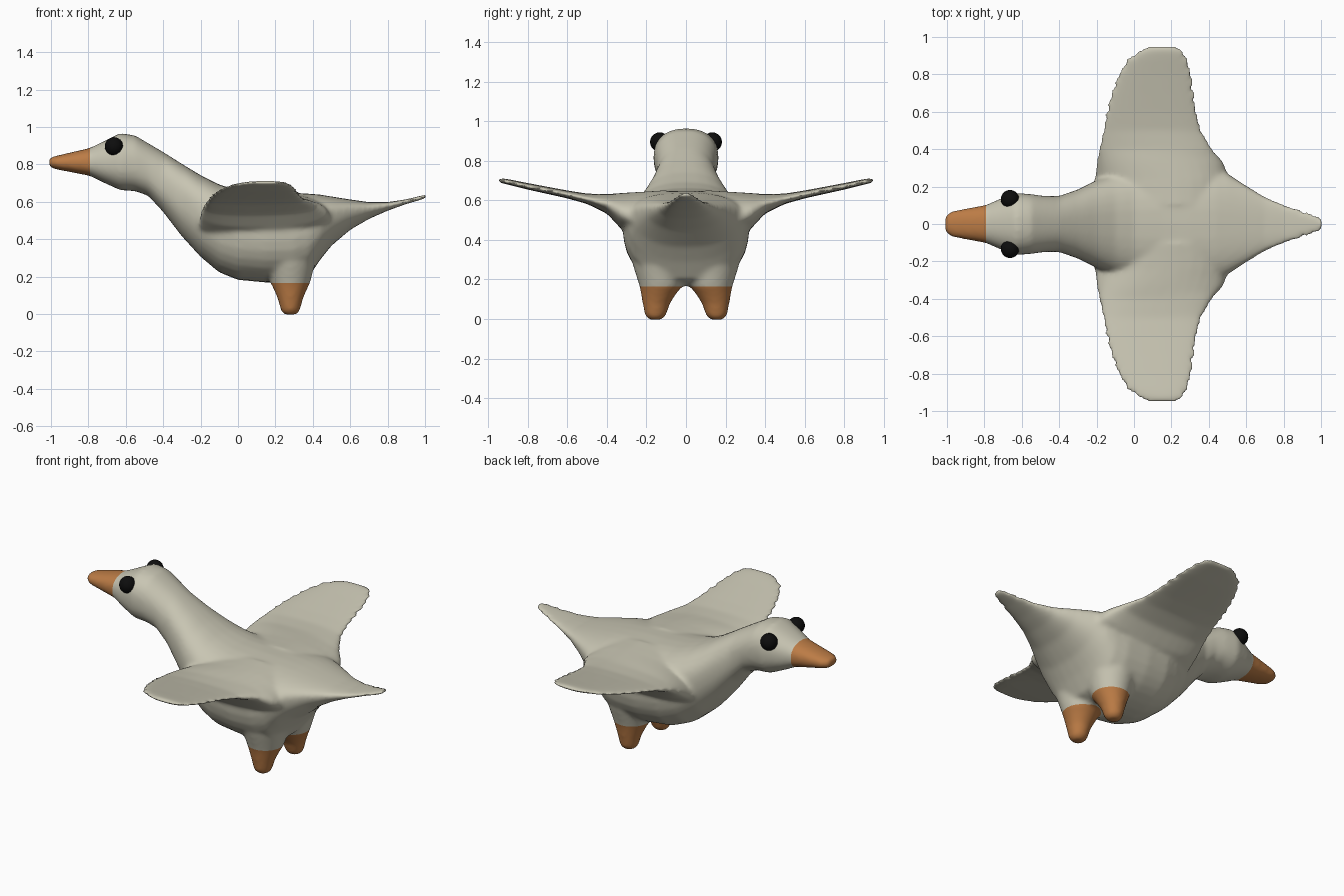
import bpy, bmesh, math

if "Cube" in bpy.data.objects:
    bpy.data.objects.remove(bpy.data.objects["Cube"])


def material(name, color):
    m = bpy.data.materials.new(name)
    m.diffuse_color = (*color, 1)
    m.use_nodes = True
    m.node_tree.nodes["Principled BSDF"].inputs["Base Color"].default_value = m.diffuse_color
    return m


CREAM = material("cream feathers", (0.58, 0.56, 0.45))
ORANGE = material("orange beak and feet", (0.50, 0.20, 0.06))
BLACK = material("black eyes", (0.004, 0.004, 0.004))


def spow(v, e):
    return math.copysign(abs(v) ** e, v)


def loft(bm, rings):
    """Skin closed rings of points and cap both ends."""
    rows = [[bm.verts.new(p) for p in r] for r in rings]
    n = len(rows[0])
    for a, b in zip(rows, rows[1:]):
        for i in range(n):
            j = (i + 1) % n
            bm.faces.new((a[i], a[j], b[j], b[i]))
    bm.faces.new(rows[0][::-1])
    bm.faces.new(rows[-1])


def angles(n=32):
    return [2 * math.pi * i / n for i in range(n)]


bm = bmesh.new()

# beak, head, neck, body and tail: x, bottom, widest height, top, half width
BODY = [(-1.01, .785, .81, .835, .045), (-.97, .773, .81, .846, .07),
        (-.79, .738, .81, .888, .102), (-.72, .703, .81, .922, .133),
        (-.63, .662, .82, .967, .166), (-.55, .657, .80, .955, .160),
        (-.48, .632, .77, .913, .150), (-.40, .545, .70, .866, .150),
        (-.30, .415, .62, .803, .185), (-.20, .305, .54, .742, .235),
        (-.10, .222, .50, .692, .275), (0, .182, .48, .662, .305),
        (.15, .168, .47, .652, .32), (.30, .168, .48, .648, .32),
        (.38, .20, .50, .643, .31), (.44, .29, .52, .638, .30),
        (.50, .365, .54, .628, .27), (.60, .45, .56, .612, .205),
        (.70, .508, .57, .598, .145), (.80, .552, .583, .598, .105),
        (.90, .588, .603, .613, .075), (.97, .608, .62, .63, .052),
        (1.01, .62, .63, .64, .03)]
rings = []
for x, bot, mid, top, hw in BODY:
    ring = []
    for t in angles():
        s = spow(math.sin(t), .85)
        h = (top - mid) if s > 0 else (mid - bot)
        ring.append((x, hw * spow(math.cos(t), .85), mid + h * s))
    rings.append(ring)
loft(bm, rings)

# wings: y, leading x, trailing x, leading z, trailing z, upper bulge, lower bulge
WING = [(.10, -.20, .50, .46, .50, .17, .08), (.24, -.21, .51, .475, .50, .155, .08),
        (.33, -.20, .48, .53, .535, .105, .075), (.40, -.19, .42, .568, .58, .058, .04),
        (.50, -.17, .365, .602, .607, .030, .022), (.60, -.155, .342, .627, .63, .022, .018),
        (.70, -.13, .328, .648, .65, .020, .016), (.80, -.09, .315, .670, .67, .018, .015),
        (.88, -.045, .295, .688, .688, .016, .013), (.925, .015, .27, .698, .698, .014, .012),
        (.95, .07, .23, .702, .702, .012, .010)]
# legs: z, half depth, half width, y centre
LEG = [(-.004, .03, .03, .155), (.015, .05, .052, .155), (.08, .067, .07, .15),
       (.13, .088, .09, .138), (.165, .105, .108, .127), (.26, .13, .13, .135),
       (.40, .15, .15, .15)]
for side in (-1, 1):
    rings = []
    for y, x0, x1, z0, z1, up, down in WING:
        ring = []
        for t in angles():
            u, s = spow(math.cos(t), .85), math.sin(t)
            z = z0 + (z1 - z0) * (u + 1) / 2 + s * (up if s > 0 else down)
            ring.append(((x0 + x1) / 2 + (x1 - x0) / 2 * u, side * y, z))
        rings.append(ring)
    loft(bm, rings)
    loft(bm, [[(.28 + rx * math.cos(t), side * (yc + ry * math.sin(t)), z) for t in angles()]
              for z, rx, ry, yc in LEG])
bmesh.ops.recalc_face_normals(bm, faces=bm.faces)

me = bpy.data.meshes.new("bird_body")
bm.to_mesh(me)
bm.free()
bird = bpy.data.objects.new("bird_body", me)
bpy.context.collection.objects.link(bird)

# fuse the parts into one soft skin
rem = bird.modifiers.new("fuse", 'REMESH')
rem.mode = 'VOXEL'
rem.voxel_size = 0.013
smo = bird.modifiers.new("soften", 'SMOOTH')
smo.factor = 0.5
smo.iterations = 8
dg = bpy.context.evaluated_depsgraph_get()
skin = bpy.data.meshes.new_from_object(bird.evaluated_get(dg))
bird.modifiers.clear()
bird.data = skin

# cut clean colour borders, then colour beak and feet by position
bm = bmesh.new()
bm.from_mesh(skin)
for co, no in (((-.79, 0, 0), (1, 0, 0)), ((0, 0, .165), (0, 0, 1))):
    bmesh.ops.bisect_plane(bm, geom=bm.verts[:] + bm.edges[:] + bm.faces[:],
                           dist=1e-5, plane_co=co, plane_no=no)
skin.materials.clear()
skin.materials.append(CREAM)
skin.materials.append(ORANGE)
for f in bm.faces:
    c = f.calc_center_median()
    f.material_index = int(c.x < -.79 or (c.z < .165 and c.x > .1))
    f.smooth = True
bm.to_mesh(skin)
bm.free()

# eyes
for side, name in ((-1, "right_eye"), (1, "left_eye")):
    bpy.ops.mesh.primitive_uv_sphere_add(segments=20, ring_count=12, radius=.049,
                                         location=(-.663, side * .133, .896))
    eye = bpy.context.object
    eye.name = name
    eye.data.materials.append(BLACK)
    bpy.ops.object.shade_smooth()
